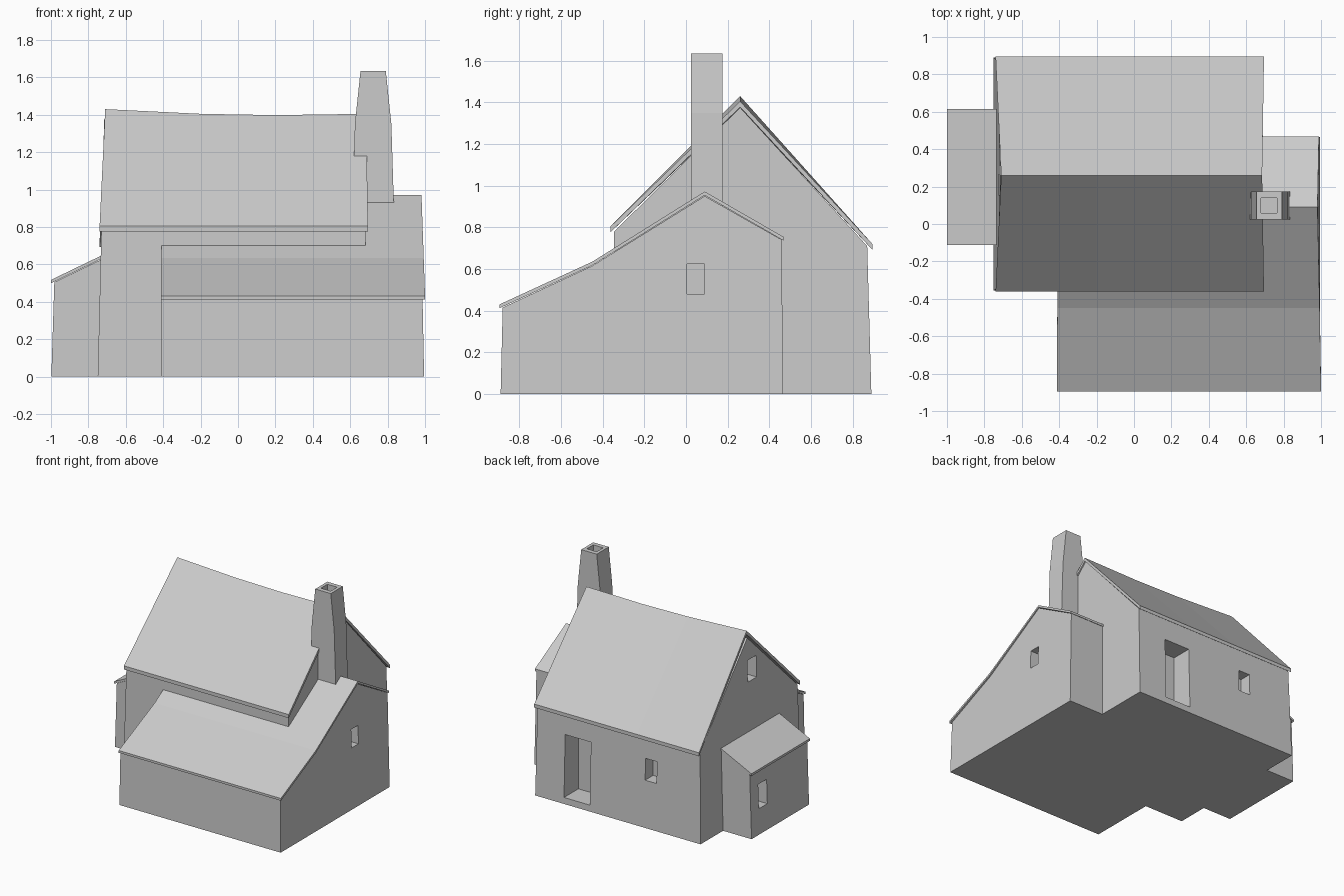
import bpy, bmesh
from mathutils import Vector

cube = bpy.data.objects.get("Cube")
if cube:
    bpy.data.objects.remove(cube, do_unlink=True)

grey = bpy.data.materials.new("plain_grey")
grey.use_nodes = True
grey.diffuse_color = (0.6, 0.6, 0.6, 1)
grey.node_tree.nodes["Principled BSDF"].inputs["Base Color"].default_value = grey.diffuse_color


def loft(name, rings):
    """Closed solid through a list of equal-length rings of 3D points."""
    bm = bmesh.new()
    loops = [[bm.verts.new(p) for p in ring] for ring in rings]
    n = len(loops[0])
    for a, b in zip(loops, loops[1:]):
        for i in range(n):
            j = (i + 1) % n
            bm.faces.new((a[i], a[j], b[j], b[i]))
    caps = [bm.faces.new(loops[0]), bm.faces.new(loops[-1])]
    bmesh.ops.triangulate(bm, faces=caps)
    bmesh.ops.recalc_face_normals(bm, faces=bm.faces)
    mesh = bpy.data.meshes.new(name)
    bm.to_mesh(mesh)
    bm.free()
    obj = bpy.data.objects.new(name, mesh)
    bpy.context.collection.objects.link(obj)
    mesh.materials.append(grey)
    return obj


def box(name, x, y, z):
    return loft(name, [[(x[0], y[0], h), (x[1], y[0], h), (x[1], y[1], h), (x[0], y[1], h)] for h in z])


def recess(obj, x, y, z):
    """Cut a rectangular niche, then discard the cutter."""
    cutter = box("cutter", x, y, z)
    cutter.hide_render = True
    mod = obj.modifiers.new("niche", 'BOOLEAN')
    mod.solver = 'EXACT'
    mod.object = cutter
    bpy.context.view_layer.objects.active = obj
    bpy.ops.object.modifier_apply(modifier=mod.name)
    bpy.data.objects.remove(cutter, do_unlink=True)


def slab(line, drop):
    """Roof outline: the top line plus the same line lowered."""
    return line + [(a, z - drop) for a, z in reversed(line)]


# Main house walls, leaning slightly inwards
main_wall = [(-0.355, 0), (-0.345, 0.78), (0.26, 1.375), (0.87, 0.71), (0.89, 0)]
main = loft("main_walls", [[(x + lean * z, y, z) for y, z in main_wall]
                           for x, lean in ((-0.75, 0.025), (0.69, -0.01))])
recess(main, (0.215, 0.44), (0.71, 1.1), (0.05, 0.54))
recess(main, (-0.36, -0.26), (0.78, 1.1), (0.37, 0.54))
recess(main, (-0.9, -0.64), (0.155, 0.265), (1.03, 1.2))

# Main roof with a sagging ridge
rings = []
for eave_x, ridge_x, ridge_z in ((-0.74, -0.71, 1.43), (-0.2, -0.2, 1.405),
                                 (0.2, 0.2, 1.398), (0.695, 0.685, 1.405)):
    line = slab([(-0.362, 0.805), (0.26, ridge_z), (0.895, 0.72)], 0.028)
    rings.append([(ridge_x if y == 0.26 else eave_x, y, z) for y, z in line])
loft("main_roof", rings)

# Front wing walls, passing through the main house
wing_wall = [(-0.89, 0), (-0.88, 0.415), (-0.45, 0.615), (0.09, 0.95), (0.46, 0.74), (0.465, 0)]
wing = loft("wing_walls", [[(x - lean * z, y, z) for y, z in wing_wall]
                           for x, lean in ((-0.41, -0.005), (0.995, 0.02))])
recess(wing, (0.89, 1.1), (0.005, 0.09), (0.48, 0.625))

# Wing roof with a shallower lower slope
wing_line = slab([(-0.895, 0.43), (-0.45, 0.635), (0.09, 0.972), (0.467, 0.755)], 0.018)
loft("wing_roof", [[(x + lean * (z - 0.43), y, z) for y, z in wing_line]
                   for x, lean in ((-0.412, 0.01), (1.0, -0.035))])

# Side lean-to
shed = loft("lean_to_walls", [[(x, y, z) for x, z in
                               ((-0.998, 0), (-0.982, 0.505), (-0.65, 0.665), (-0.65, 0))]
                              for y in (-0.105, 0.61)])
recess(shed, (-1.1, -0.89), (0.405, 0.51), (0.2, 0.39))
loft("lean_to_roof", [[(x, y, z) for x, z in slab([(-1.0, 0.517), (-0.65, 0.686)], 0.018)]
                      for y in (-0.112, 0.615)])

# Tapered chimney with an open flue
stack = loft("chimney", [[(a, 0.025, z), (b, 0.025, z), (b, 0.175, z), (a, 0.175, z)]
                         for z, a, b in ((0.7, 0.61, 0.84), (0.93, 0.615, 0.833),
                                         (1.35, 0.625, 0.82), (1.635, 0.655, 0.79))])
recess(stack, (0.68, 0.765), (0.06, 0.14), (1.5, 1.8))
